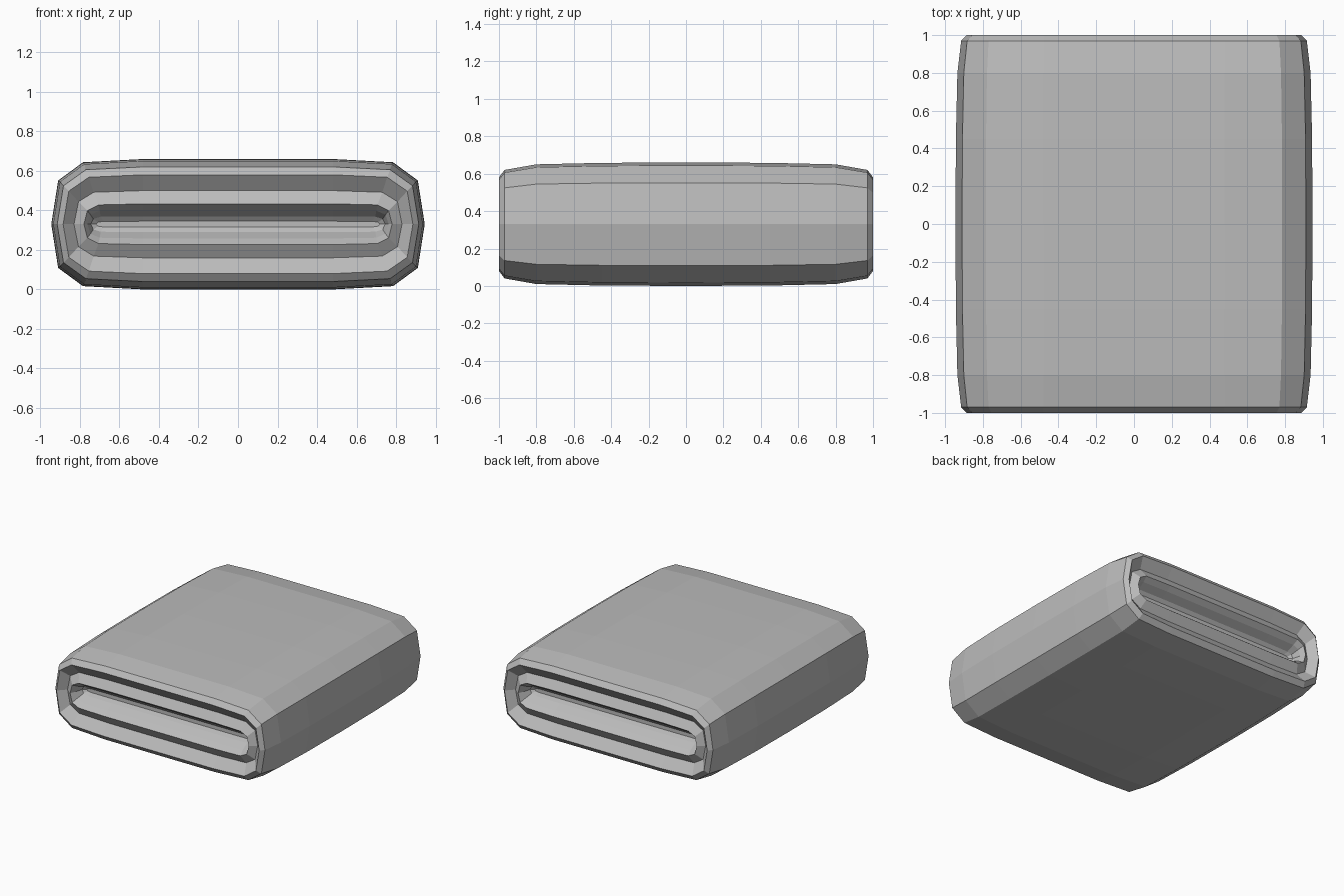
import bpy
import bmesh

old = bpy.data.objects.get("Cube")
if old:
    bpy.data.objects.remove(old, do_unlink=True)

MID = 0.33  # height of the centre line


def section(bm, y, w, h):
    """Closed ring of a flattened, chamfered oval at depth y."""
    quarter = [(w, 0), (w - 0.01 - 0.075 * h, 0.67 * h),
               (w - 0.035 - 0.38 * h, 0.95 * h), (0.48, h)]
    top = quarter + [(0, h)] + [(-x, z) for x, z in reversed(quarter)]
    loop = top + [(x, -z) for x, z in reversed(top[1:-1])]
    return [bm.verts.new((x, y, MID + z)) for x, z in loop]


# Half profile: depth, half width, half height, from slot floor to the middle
slot = [(0.86, 0.72, 0.015), (0.88, 0.745, 0.04), (0.94, 0.762, 0.072)]
ridge = [(0.98, 0.78, 0.103), (0.94, 0.83, 0.17)]
rim = [(1.0, 0.885, 0.25), (0.97, 0.915, 0.29)]
body = [(0.8, 0.935, 0.32), (0.45, 0.943, 0.328)]
half = slot + ridge + rim + body
profile = ([(-y, w, h) for y, w, h in half] + [(0, 0.945, 0.33)]
           + list(reversed(half)))

# Loft the rings and close the slot floors
bm = bmesh.new()
rings = [section(bm, *p) for p in profile]
for a, b in zip(rings, rings[1:]):
    n = len(a)
    for i in range(n):
        j = (i + 1) % n
        bm.faces.new((a[i], a[j], b[j], b[i]))
bm.faces.new(rings[0])
bm.faces.new(rings[-1])
bmesh.ops.recalc_face_normals(bm, faces=bm.faces)

mesh = bpy.data.meshes.new("slotted_body")
bm.to_mesh(mesh)
bm.free()
obj = bpy.data.objects.new("slotted_body", mesh)
bpy.context.collection.objects.link(obj)

# Single plain grey
grey = bpy.data.materials.new("light_grey")
grey.use_nodes = True
colour = (0.5, 0.5, 0.5, 1)
grey.diffuse_color = colour
grey.node_tree.nodes["Principled BSDF"].inputs["Base Color"].default_value = colour
mesh.materials.append(grey)
